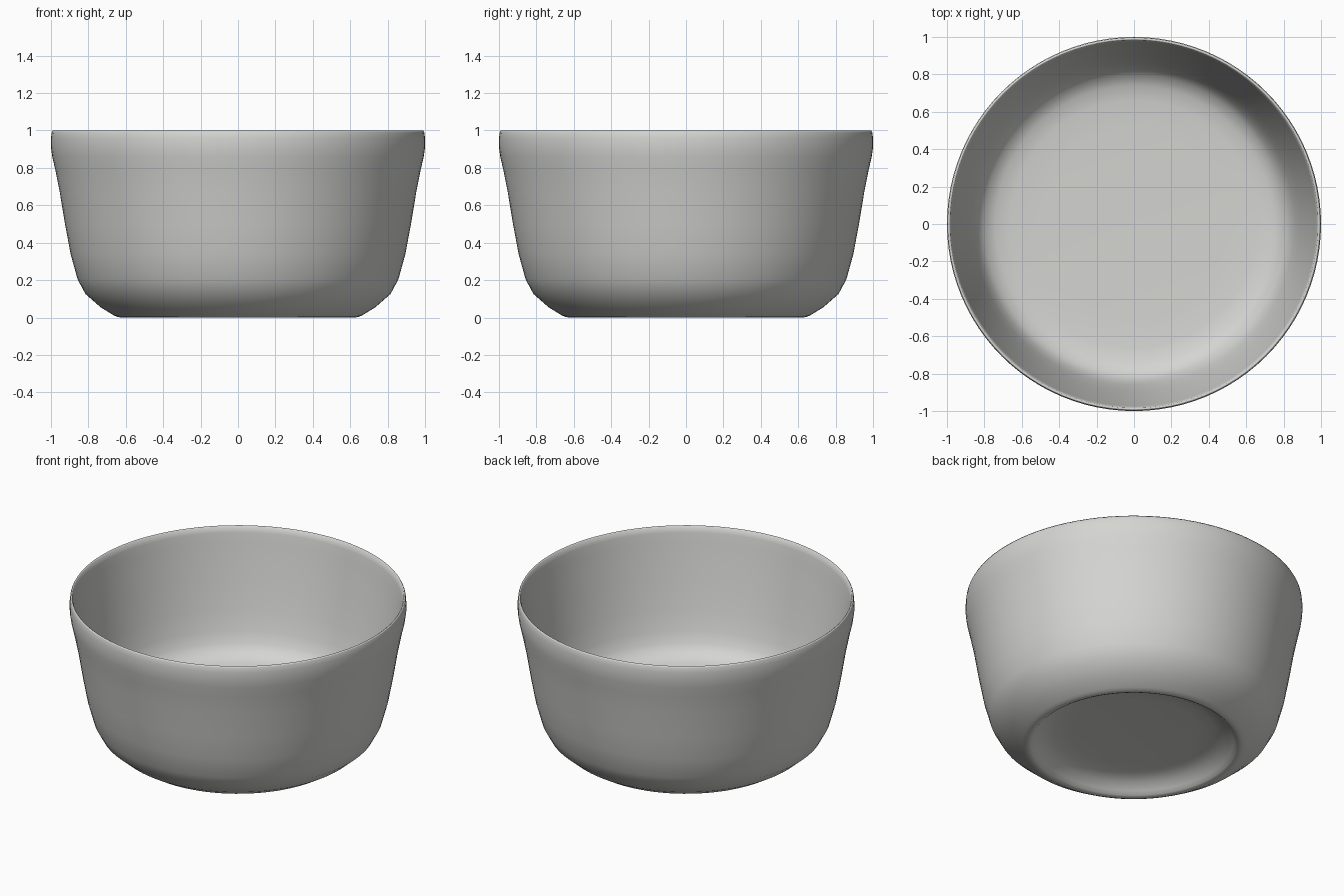
import bpy, bmesh, math

cube = bpy.data.objects.get("Cube")
if cube:
    bpy.data.objects.remove(cube, do_unlink=True)

# Glazed stoneware colour
mat = bpy.data.materials.new("pale grey glaze")
mat.use_nodes = True
colour = (0.66, 0.66, 0.64, 1)
mat.diffuse_color = colour
mat.node_tree.nodes["Principled BSDF"].inputs["Base Color"].default_value = colour

# Radius and height, from the recessed underside round the rim to the inner floor
underside = [(0, .09), (.38, .09), (.48, .083), (.55, .06), (.59, .025), (.61, .006)]
foot = [(.625, 0), (.645, .003), (.665, .012)]
outer_wall = [(.735, .055), (.815, .125), (.858, .205), (.895, .34), (.925, .5),
              (.953, .67), (.977, .79), (.993, .86), (1, .91), (1, .96)]
rim = [(.996, .99), (.991, 1), (.984, .995)]
inner_wall = [(.976, .96), (.967, .9), (.95, .8), (.922, .65), (.89, .49),
              (.86, .37), (.835, .3), (.8, .25), (.74, .22)]
inner_floor = [(.66, .208), (.5, .203), (0, .2)]
profile = underside + foot + outer_wall + rim + inner_wall + inner_floor

# Turn the profile about the vertical axis
bm = bmesh.new()
verts = [bm.verts.new((r, 0, z)) for r, z in profile]
edges = [bm.edges.new(pair) for pair in zip(verts, verts[1:])]
bmesh.ops.spin(bm, geom=verts + edges, cent=(0, 0, 0), axis=(0, 0, 1),
               angle=math.tau, steps=96, use_merge=True)
bmesh.ops.remove_doubles(bm, verts=bm.verts, dist=0.0001)
bmesh.ops.recalc_face_normals(bm, faces=bm.faces)

mesh = bpy.data.meshes.new("bowl")
bm.to_mesh(mesh)
bm.free()
mesh.materials.append(mat)
bowl = bpy.data.objects.new("bowl", mesh)
bpy.context.collection.objects.link(bowl)

# Smooth the surface
for face in mesh.polygons:
    face.use_smooth = True
